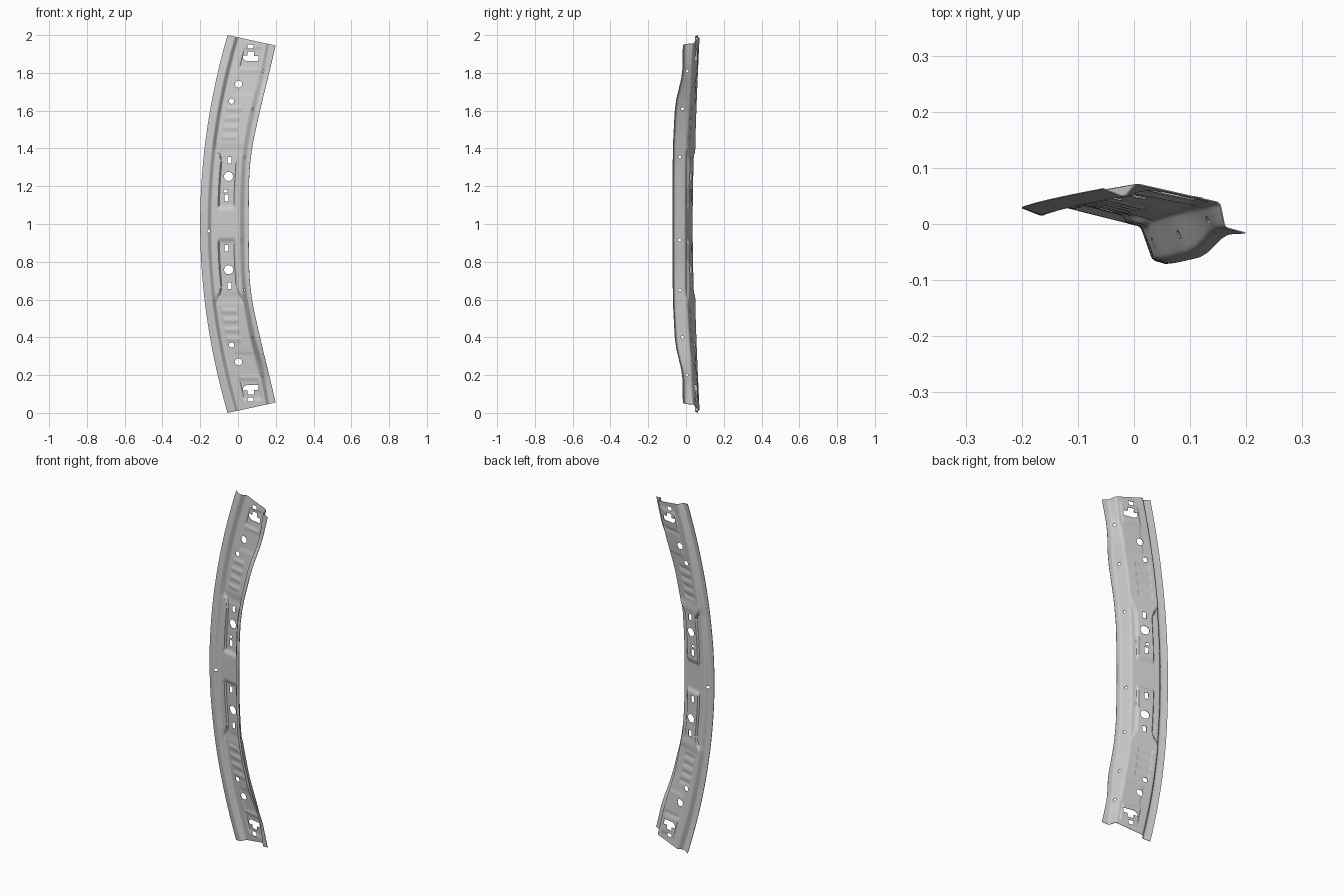
import bpy, bmesh, math
from mathutils import Vector

if "Cube" in bpy.data.objects:
    bpy.data.objects.remove(bpy.data.objects["Cube"])


def sm(a, b, x):
    k = min(1, max(0, (x - a) / (b - a)))
    return k * k * (3 - 2 * k)


def lerp_table(tab, t):
    for (t0, *a), (t1, *b) in zip(tab, tab[1:]):
        if t <= t1:
            k = (t - t0) / (t1 - t0)
            return Vector([p + (q - p) * k for p, q in zip(a, b)])
    return Vector(tab[-1][1:])


# Paths of the section corners: distance from mid height, x, y
PLATE_R = [(0, .012, -.004), (.2, .014, -.004), (.4, .026, -.003), (.61, .06, .008), (.8, .11, .02), (1, .153, .03)]
WALL_B = [(0, .033, -.064), (.3, .037, -.063), (.45, .055, -.061), (.67, .098, -.05), (.74, .118, -.036),
          (.84, .14, -.008), (1, .162, -.006)]
EDGE = [(0, .055, -.07), (.3, .06, -.07), (.45, .077, -.068), (.67, .124, -.057), (.74, .14, -.042),
        (.84, .163, -.018), (1, .199, -.016)]


def soft(tab, t):
    # averaged lookup so the paths bend smoothly
    return sum((lerp_table(tab, min(1, abs(t + d))) for d in (-.04, -.02, .02, .04)), Vector((0, 0))) / 4 \
        if t < .96 else lerp_table(tab, t)


def corners(t):
    step = .008 * sm(.37, .43, t)
    tip = Vector((-.2 + .145 * t * t, .029 + .034 * t ** 1.6))
    ridge = tip + Vector((.038, -.015))
    left = tip + Vector((.058, .006 - .005 * t + step))
    return [tip, ridge, left, soft(PLATE_R, t) + Vector((0, step)), soft(WALL_B, t), soft(EDGE, t)]


def section(t):
    c, r = corners(t), .007
    counts, pts, start = [4, 1, 36, 7, 3], [], c[0]
    for i in range(5):
        d = (c[i + 1] - c[i]).normalized()
        end = c[i + 1] - d * r if i < 4 else c[i + 1]
        n = counts[i]
        pts += [start.lerp(end, k / n) for k in range(n)]
        if i < 4:
            out = c[i + 1] + (c[i + 2] - c[i + 1]).normalized() * r
            for k in (0, 1, 2):
                f = k / 3
                pts.append(end * (1 - f) ** 2 + c[i + 1] * 2 * f * (1 - f) + out * f * f)
            start = out
        else:
            pts.append(end)
    return pts, c


def window(a, b, e, x):
    return sm(a - e, a, x) * (1 - sm(b, b + e, x))


def emboss(p, t):
    # pockets beside the middle, cross ribs, and raised end pads
    flare = sm(.33, .43, t)
    h = .011 * window(.27 - .27 * flare, .78 + .2 * flare, .06, p) * sm(.07, .1, t) * (1 - sm(.37, .43, t))
    for z in (.46, .51, .56, .61):
        h -= .004 * window(.2, .65, .05, p) * window(z - .006, z + .006, .009, t)
    h += .005 * window(.3, .85, .05, p) * window(.83, .92, .015, t)
    h += .003 * window(.35, .95, .04, p) * window(.69, .8, .012, t)
    return h


# Pressed sheet panel
bm, rows = bmesh.new(), []
N = 120
for j in range(-N, N + 1):
    t = abs(j) / N
    pts, c = section(t)
    row = []
    for q in pts:
        u = (q.x - c[0].x) / .255
        dz = t * (1 - .055 * u)
        p = (q.x - c[2].x) / (c[3].x - c[2].x)
        y = q.y + (emboss(p, dz) if 0 < p < 1 else 0)
        row.append(bm.verts.new((q.x, y, 1 + math.copysign(dz, j))))
    rows.append(row)
for a, b in zip(rows, rows[1:]):
    for i in range(len(a) - 1):
        bm.faces.new((a[i], a[i + 1], b[i + 1], b[i]))
mesh = bpy.data.meshes.new("pressed_panel")
bm.to_mesh(mesh)
bm.free()
panel = bpy.data.objects.new("pressed_panel", mesh)
bpy.context.collection.objects.link(panel)
sol = panel.modifiers.new("thickness", 'SOLIDIFY')
sol.thickness, sol.offset = .002, 0

# Hole cutters
cut = bmesh.new()


def prism(outline, lo, hi):
    # outline of 3D points, extruded from lo to hi offsets
    a = [cut.verts.new(Vector(v) + lo) for v in outline]
    b = [cut.verts.new(Vector(v) + hi) for v in outline]
    cut.faces.new(a)
    cut.faces.new(b[::-1])
    for i in range(len(a)):
        k = (i + 1) % len(a)
        cut.faces.new((a[k], a[i], b[i], b[k]))


def face_cut(points):
    prism([(x, 0, z) for x, z in points], Vector((0, -.15, 0)), Vector((0, .15, 0)))


def disc(x, z, r, n=24):
    return [(x + r * math.cos(k * math.tau / n), z + r * math.sin(k * math.tau / n)) for k in range(n)]


def rect(x, z, w, h):
    return [(x + a * w / 2, z + b * h / 2) for a, b in ((-1, -1), (1, -1), (1, 1), (-1, 1))]


slot = [(.027, 1.875), (.045, 1.862), (.108, 1.862), (.108, 1.89), (.085, 1.89),
        (.085, 1.912), (.05, 1.912), (.05, 1.892), (.027, 1.892)]
both_ends = [slot, rect(.066, 1.94, .03, .022), disc(.003, 1.74, .019), disc(-.034, 1.65, .014),
             rect(-.045, 1.338, .022, .034), disc(-.05, 1.252, .024), rect(-.06, 1.138, .022, .036)]
for shape in both_ends:
    face_cut(shape)
    face_cut([(x, 2.01 - z) for x, z in shape])
face_cut(rect(-.066, 1.175, .02, .014))
face_cut(disc(-.155, .963, .008, 12))
# small holes through the side wall
for z in (1.81, 1.61, 1.355, .915, .65, .40, .2):
    t = abs(z - 1)
    m = (corners(t)[3] + corners(t)[4]) / 2
    prism([(m.x, m.y + a, b) for a, b in disc(0, z, .008, 12)], Vector((-.035, 0, 0)), Vector((.035, 0, 0)))
bmesh.ops.recalc_face_normals(cut, faces=cut.faces)
cm = bpy.data.meshes.new("hole_cutters")
cut.to_mesh(cm)
cut.free()
cutter = bpy.data.objects.new("hole_cutters", cm)
bpy.context.collection.objects.link(cutter)
cutter.hide_render = True
cutter.hide_set(True)

boo = panel.modifiers.new("holes", 'BOOLEAN')
boo.operation, boo.solver, boo.object = 'DIFFERENCE', 'EXACT', cutter
bpy.context.view_layer.objects.active = panel
panel.select_set(True)
bpy.ops.object.modifier_apply(modifier="thickness")
bpy.ops.object.modifier_apply(modifier="holes")
bpy.data.objects.remove(cutter)
bpy.ops.object.shade_smooth_by_angle(angle=math.radians(35))
